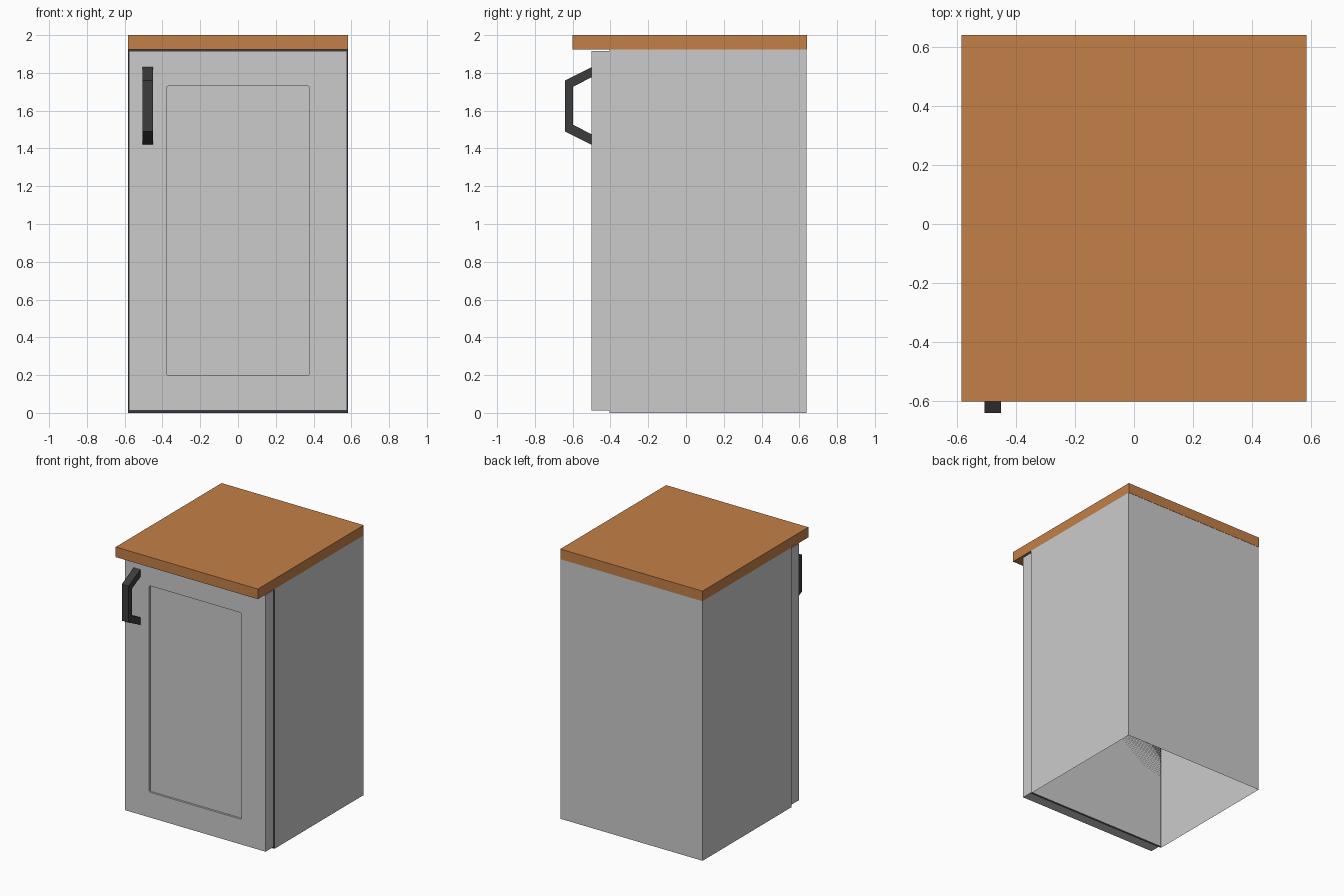
import bpy, bmesh

if "Cube" in bpy.data.objects:
    bpy.data.objects.remove(bpy.data.objects["Cube"])

W = 0.583          # half width of carcass and worktop
BACK = 0.64        # rear plane
FACE = -0.405      # front plane of the carcass


def material(name, rgb):
    m = bpy.data.materials.new(name)
    m.diffuse_color = (*rgb, 1)
    m.use_nodes = True
    m.node_tree.nodes["Principled BSDF"].inputs["Base Color"].default_value = m.diffuse_color
    return m


grey = material("grey_paint", (0.60, 0.60, 0.60))
dark = material("dark_metal", (0.045, 0.045, 0.045))
wood = material("orange_wood", (0.55, 0.215, 0.063))


def finish(bm, name, *mats):
    me = bpy.data.meshes.new(name)
    bm.normal_update()
    bm.to_mesh(me)
    bm.free()
    for m in mats:
        me.materials.append(m)
    ob = bpy.data.objects.new(name, me)
    bpy.context.collection.objects.link(ob)
    return ob


def box(lo, hi):
    bm = bmesh.new()
    bmesh.ops.create_cube(bm, size=1)
    for v in bm.verts:
        v.co = [(a + b) / 2 + c * (b - a) for a, b, c in zip(lo, hi, v.co)]
    bm.normal_update()
    return bm


# Worktop slab
finish(box((-W, -0.6, 1.925), (W, BACK, 2.0)), "worktop", wood)

# Carcass: thin shell open below, dark front face behind the door
bm = box((-W, FACE, 0), (W, BACK - 0.002, 1.925))
bmesh.ops.delete(bm, geom=[f for f in bm.faces if abs(f.normal.z) > 0.9],
                 context='FACES_ONLY')
for f in bm.faces:
    f.material_index = 1 if f.normal.y < -0.9 else 0
finish(bm, "carcass", grey, dark)

# Door with a shallow recessed panel
bm = box((-0.576, -0.5, 0.013), (0.576, FACE, 1.915))
front = next(f for f in bm.faces if f.normal.y < -0.9)
bmesh.ops.inset_region(bm, faces=[front], thickness=0.1)
for v in front.verts:
    v.co.x = 0.378 if v.co.x > 0 else -0.378
    v.co.z = 1.73 if v.co.z > 1 else 0.2
inner = bmesh.ops.extrude_discrete_faces(bm, faces=[front])["faces"][0]
for v in inner.verts:
    v.co.y += 0.015
# soften the recess corners
corners = [e for v in inner.verts for e in v.link_edges
           if abs(e.verts[0].co.y - e.verts[1].co.y) > 0.01]
bmesh.ops.bevel(bm, geom=corners, offset=0.008, segments=2, profile=0.5,
                affect='EDGES')
finish(bm, "door", grey)

# Bracket-shaped pull handle, profile in y-z extruded along x
outer = [(-0.5, 1.83), (-0.64, 1.76), (-0.64, 1.49), (-0.5, 1.42)]
inside = [(-0.5, 1.475), (-0.597, 1.525), (-0.597, 1.727), (-0.5, 1.777)]
bm = bmesh.new()
face = bm.faces.new([bm.verts.new((-0.505, y, z)) for y, z in outer + inside])
ext = bmesh.ops.extrude_face_region(bm, geom=[face])["geom"]
bmesh.ops.translate(bm, vec=(0.055, 0, 0),
                    verts=[g for g in ext if isinstance(g, bmesh.types.BMVert)])
bmesh.ops.recalc_face_normals(bm, faces=bm.faces)
finish(bm, "door_handle", dark)
